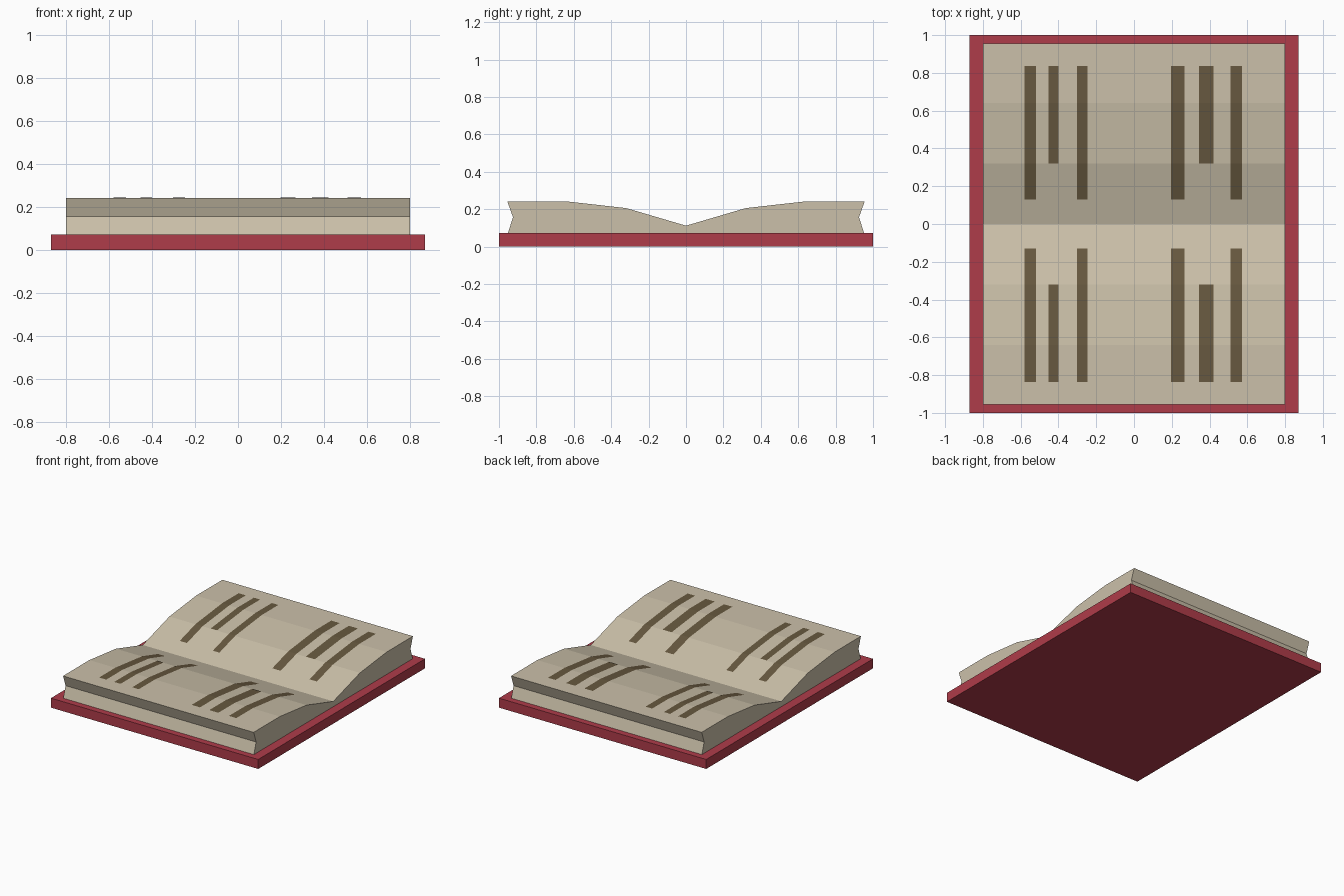
import bpy
import bmesh

if "Cube" in bpy.data.objects:
    bpy.data.objects.remove(bpy.data.objects["Cube"])


def material(name, rgb):
    m = bpy.data.materials.new(name)
    m.diffuse_color = (*rgb, 1)
    m.use_nodes = True
    m.node_tree.nodes["Principled BSDF"].inputs["Base Color"].default_value = m.diffuse_color
    return m


RED = material("cover_red", (0.43, 0.045, 0.068))
PAPER = material("page_paper", (0.60, 0.53, 0.40))
INK = material("ink_brown", (0.135, 0.098, 0.05))


def finish(name, bm, mat):
    mesh = bpy.data.meshes.new(name)
    bm.to_mesh(mesh)
    bm.free()
    mesh.materials.append(mat)
    obj = bpy.data.objects.new(name, mesh)
    bpy.context.collection.objects.link(obj)
    return obj


def extrude_profile(name, profile, half_width, mat):
    """Extrude a closed (y, z) profile along x."""
    bm = bmesh.new()
    face = bm.faces.new([bm.verts.new((-half_width, y, z)) for y, z in profile])
    ext = bmesh.ops.extrude_face_region(bm, geom=[face], use_keep_orig=True)
    moved = [v for v in ext["geom"] if isinstance(v, bmesh.types.BMVert)]
    bmesh.ops.translate(bm, verts=moved, vec=(2 * half_width, 0, 0))
    bmesh.ops.recalc_face_normals(bm, faces=bm.faces)
    return finish(name, bm, mat)


# Cover board
extrude_profile("cover", [(-1, 0), (1, 0), (1, 0.072), (-1, 0.072)], 0.87, RED)

# Open page block: curved tops falling to the gutter, pinched outer edges
surface = [(0, 0.112), (0.32, 0.206), (0.64, 0.242), (0.955, 0.242)]
half = surface + [(0.925, 0.157), (0.953, 0.07)]
extrude_profile("pages", half + [(-y, z) for y, z in reversed(half[1:])], 0.8, PAPER)


def page_height(y):
    for (y0, z0), (y1, z1) in zip(surface, surface[1:]):
        if y <= y1:
            return z0 + (z1 - z0) * (y - y0) / (y1 - y0)


# Text strips lying on the page surface, repeated on both pages
strips = [(-0.58, -0.52, 0.13), (-0.453, -0.40, 0.32), (-0.302, -0.247, 0.13),
          (0.197, 0.267, 0.13), (0.345, 0.421, 0.32), (0.51, 0.572, 0.13)]
for page, side in (("back", 1), ("front", -1)):
    bm = bmesh.new()
    for x0, x1, start in strips:
        ys = sorted({start, 0.32, 0.64, 0.837})
        rows = [[bm.verts.new((x, side * y, page_height(y) + 0.002)) for x in (x0, x1)]
                for y in ys]
        for (a, b), (c, d) in zip(rows, rows[1:]):
            bm.faces.new((a, b, d, c) if side > 0 else (a, c, d, b))
    finish(page + "_page_text_strips", bm, INK)
